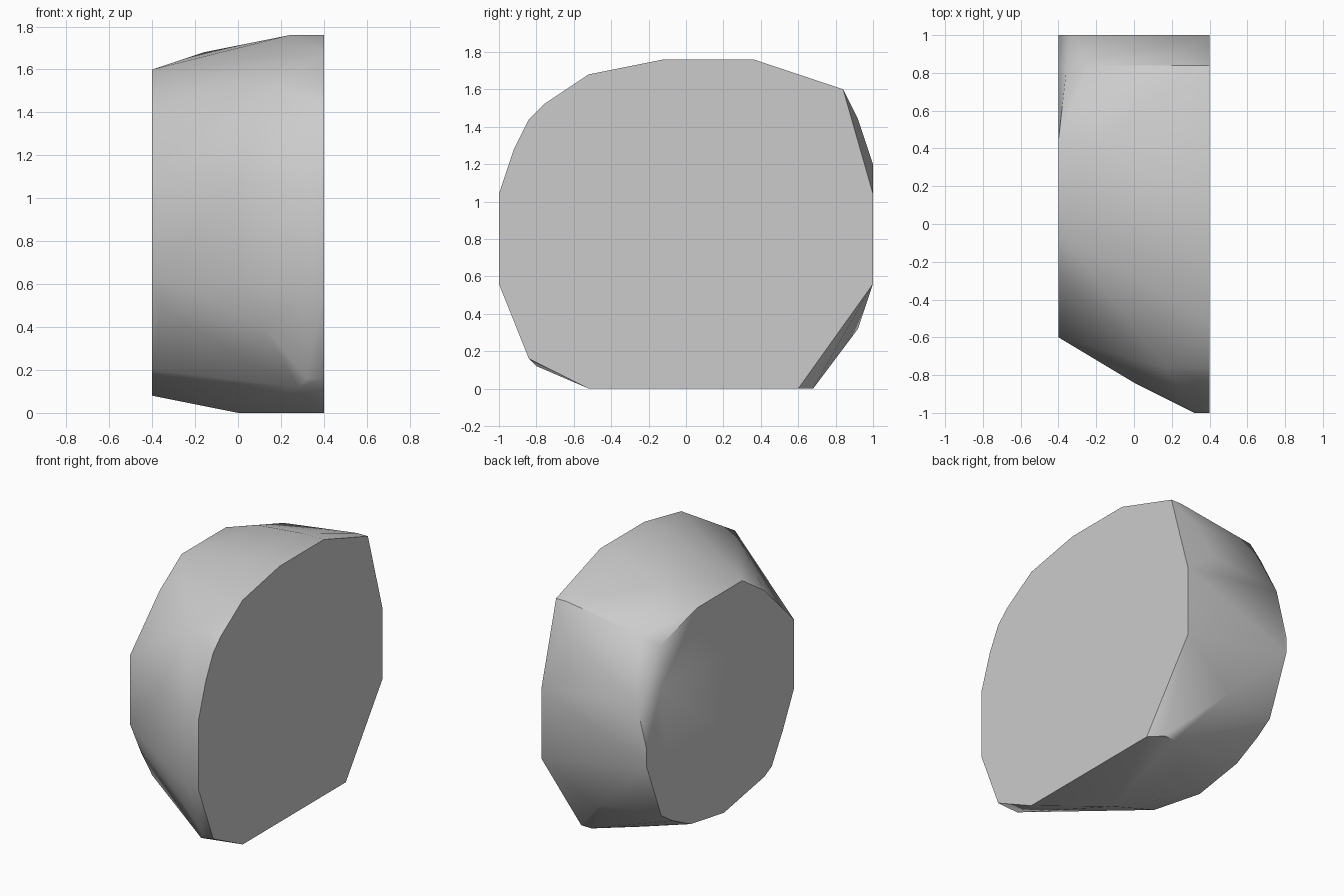
import bpy
import bmesh
import math

cube = bpy.data.objects.get("Cube")
if cube:
    bpy.data.objects.remove(cube, do_unlink=True)

GRID = 0.04          # modelling grid step
HALF_WIDTH = 10      # half thickness of the slab, in grid steps

# Outline of the large flat side, as (depth, height)
large_side = [(-13, 0), (15, 0), (25, 14), (25, 26), (21, 40), (9, 44), (-3, 44),
              (-13, 42), (-19, 38), (-21, 36), (-23, 32), (-25, 26), (-25, 14), (-21, 4)]

# Outline of the smaller flat side
small_side = [(-15, 28), (-7, 36), (-1, 40), (11, 40), (21, 30), (25, 21), (25, 18),
              (21, 8), (18, 6), (13, 3.5), (4, 2), (-7, 4), (-9, 5), (-12, 10), (-15, 16)]

# Bulges of the rounded rim between the two sides
rim_back = [(8, 21, 40), (7, 23, 36), (5, 25, 30), (-6, 21, 38), (-9, 20, 36.5),
            (-8, 25, 28.5), (0, 23, 8), (8, 17, 0), (6, 17, 0)]
rim_front = [(8, -21, 4), (7, -20, 3), (8, -25, 14), (8, -25, 26), (0, -21, 27),
             (0, -21, 15), (3, -21, 10), (-9, -14, 12), (4, -19, 38)]
rim_top = [(6, 9, 44), (6, -3, 44), (-4, 11, 42)]
rim_base = [(0, 12, 0), (0, -5, 0)]


def make_material(name, value):
    mat = bpy.data.materials.new(name)
    mat.use_nodes = True
    colour = (value, value, value, 1.0)
    mat.diffuse_color = colour
    mat.node_tree.nodes["Principled BSDF"].inputs["Base Color"].default_value = colour
    return mat


def make_hull(name, points, material):
    """Wrap a convex faceted skin around the given grid points."""
    bm = bmesh.new()
    for point in points:
        bm.verts.new([c * GRID for c in point])
    result = bmesh.ops.convex_hull(bm, input=bm.verts[:])
    unused = {g for g in result["geom_interior"] + result["geom_unused"]
              if isinstance(g, bmesh.types.BMVert) and g.is_valid}
    bmesh.ops.delete(bm, geom=list(unused), context="VERTS")
    # Merge the flat sides and base into single faces
    bmesh.ops.dissolve_limit(bm, angle_limit=math.radians(0.5),
                             verts=bm.verts[:], edges=bm.edges[:])
    bmesh.ops.recalc_face_normals(bm, faces=bm.faces[:])
    mesh = bpy.data.meshes.new(name)
    bm.to_mesh(mesh)
    bm.free()
    mesh.materials.append(material)
    obj = bpy.data.objects.new(name, mesh)
    bpy.context.collection.objects.link(obj)
    return obj


# Rock slab
points = [(HALF_WIDTH, y, z) for y, z in large_side]
points += [(-HALF_WIDTH, y, z) for y, z in small_side]
points += rim_back + rim_front + rim_top + rim_base
rock = make_hull("rock_slab", points, make_material("stone_grey", 0.6))

# Soft rim with crisp borders
bpy.ops.object.select_all(action="DESELECT")
rock.select_set(True)
bpy.context.view_layer.objects.active = rock
bpy.ops.object.shade_smooth_by_angle(angle=math.radians(35))
